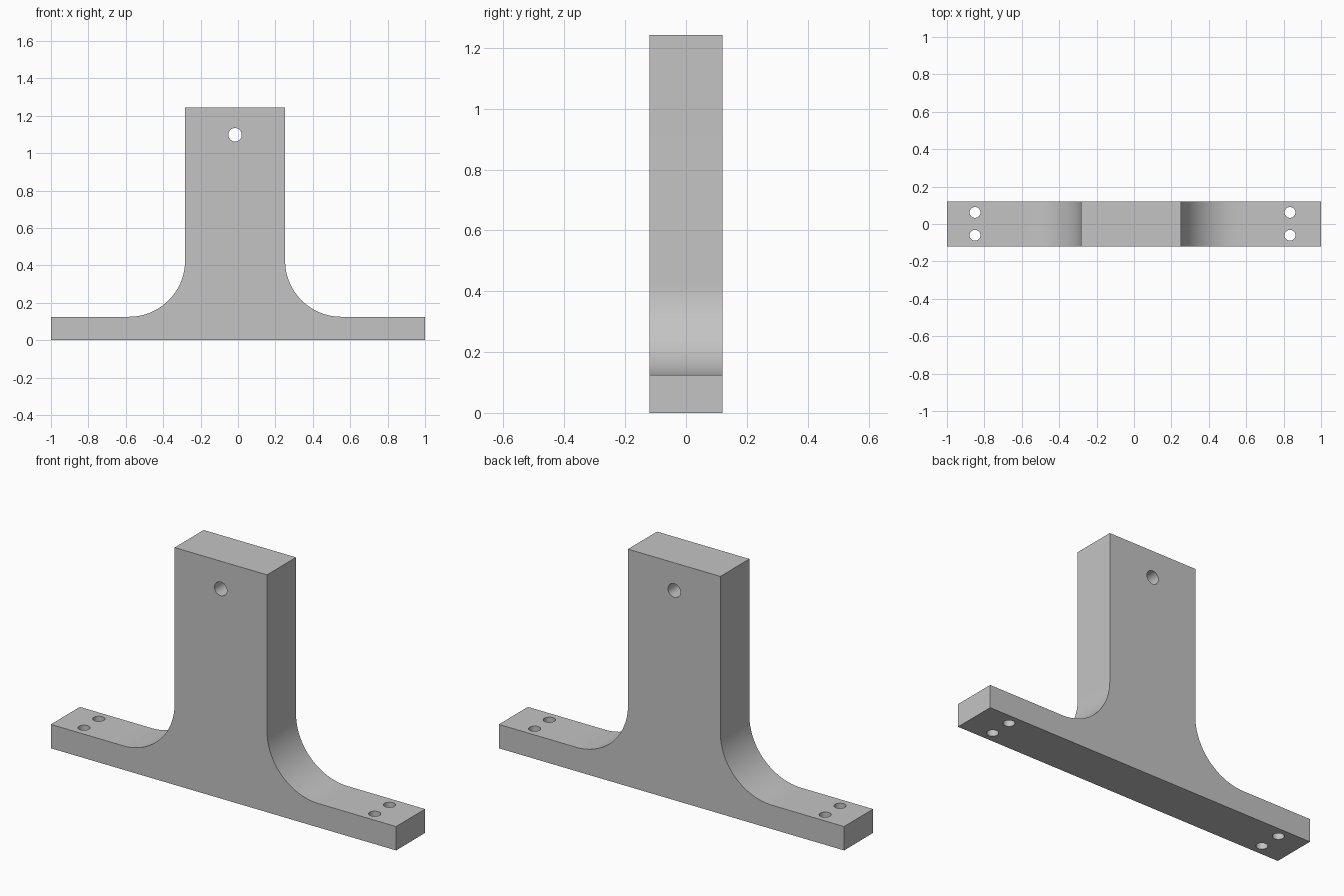
import bpy
import bmesh
from math import pi, sin, cos
from mathutils import Matrix, Vector

if "Cube" in bpy.data.objects:
    bpy.data.objects.remove(bpy.data.objects["Cube"], do_unlink=True)

HALF_DEPTH = 0.12
TOP = 1.243
BASE_TOP = 0.125
LEFT, RIGHT = -0.283, 0.252
FILLET = 0.3
STEPS = 24

grey = bpy.data.materials.new("plain grey")
grey.use_nodes = True
colour = (0.55, 0.55, 0.55, 1)
grey.diffuse_color = colour
grey.node_tree.nodes["Principled BSDF"].inputs["Base Color"].default_value = colour


def make_object(name, bm):
    bmesh.ops.recalc_face_normals(bm, faces=bm.faces)
    mesh = bpy.data.meshes.new(name)
    bm.to_mesh(mesh)
    bm.free()
    mesh.materials.append(grey)
    obj = bpy.data.objects.new(name, mesh)
    bpy.context.collection.objects.link(obj)
    return obj


def fillet(cx, start, end):
    """Points of a quarter arc in the profile plane."""
    angles = [start + (end - start) * i / STEPS for i in range(STEPS + 1)]
    return [(cx + FILLET * cos(a), BASE_TOP + FILLET + FILLET * sin(a)) for a in angles]


# Bracket: inverted T profile with filleted corners, extruded in depth
profile = [(-1, 0), (1, 0), (1, BASE_TOP)]
profile += fillet(RIGHT + FILLET, -pi / 2, -pi)
profile += [(RIGHT, TOP), (LEFT, TOP)]
profile += fillet(LEFT - FILLET, 0, -pi / 2)
profile += [(-1, BASE_TOP)]
bm = bmesh.new()
face = bm.faces.new([bm.verts.new((x, -HALF_DEPTH, z)) for x, z in profile])
side = bmesh.ops.extrude_face_region(bm, geom=[face])
moved = [v for v in side["geom"] if isinstance(v, bmesh.types.BMVert)]
bmesh.ops.translate(bm, verts=moved, vec=(0, 2 * HALF_DEPTH, 0))
bracket = make_object("bracket", bm)

# Hole cutters: one through the upright, two through each foot
bm = bmesh.new()


def add_hole(centre, radius, turn=0):
    bmesh.ops.create_cone(
        bm, cap_ends=True, segments=32, radius1=radius, radius2=radius, depth=0.5,
        matrix=Matrix.Translation(Vector(centre)) @ Matrix.Rotation(turn, 4, "X"))


add_hole((-0.016, 0, 1.098), 0.036, pi / 2)
for x in (-0.85, 0.834):
    for y in (-0.06, 0.062):
        add_hole((x, y, BASE_TOP / 2), 0.029)
cutter = make_object("hole_cutters", bm)
cutter.hide_render = True

cut = bracket.modifiers.new("holes", "BOOLEAN")
cut.operation = "DIFFERENCE"
cut.solver = "EXACT"
cut.object = cutter

bpy.ops.object.select_all(action="DESELECT")
bracket.select_set(True)
bpy.context.view_layer.objects.active = bracket
bpy.ops.object.modifier_apply(modifier=cut.name)
bpy.data.objects.remove(cutter, do_unlink=True)

# Smooth fillets and bores, crisp outer edges
bpy.ops.object.shade_smooth_by_angle(angle=pi / 6)
